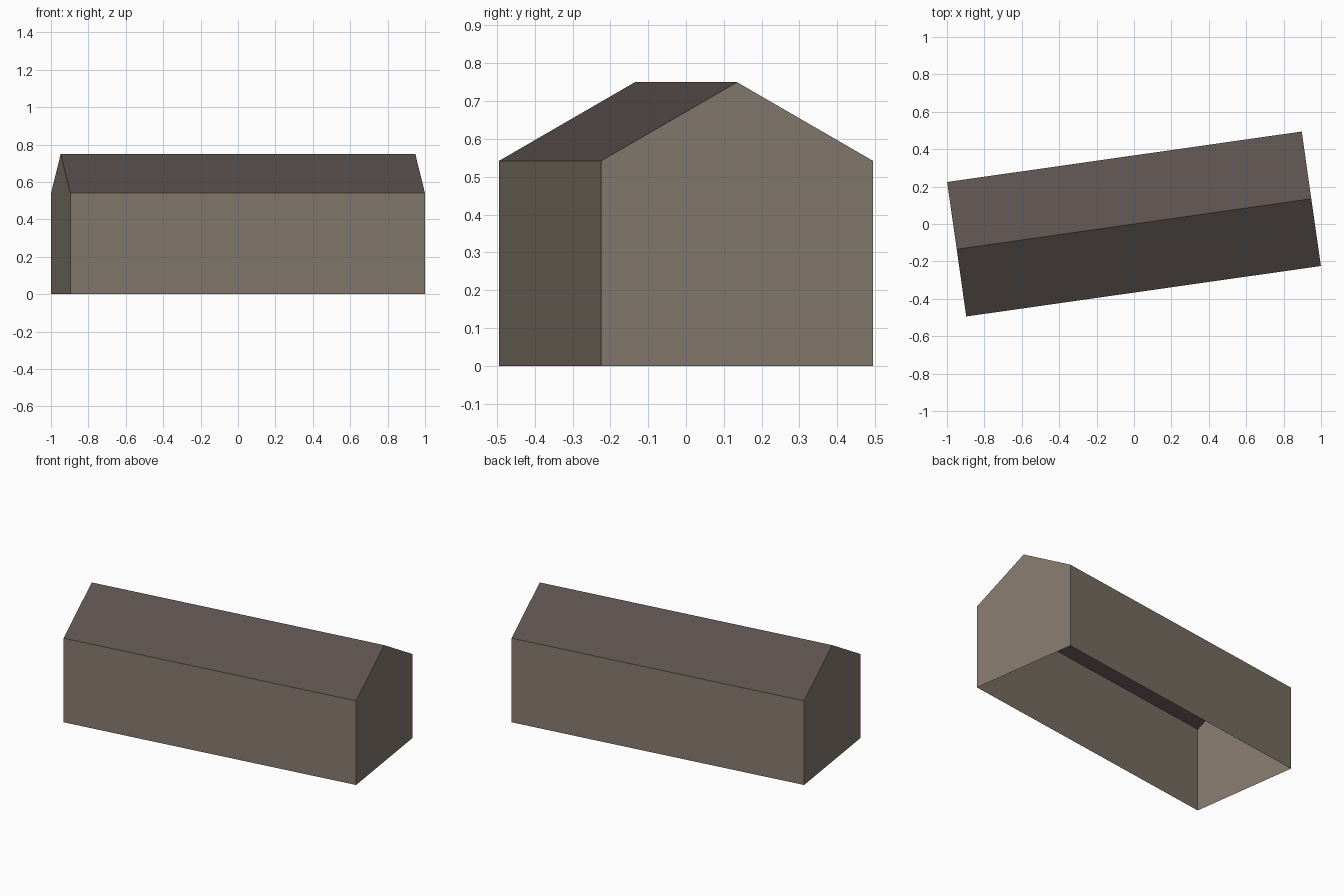
import bpy
import math

cube = bpy.data.objects.get("Cube")
if cube:
    bpy.data.objects.remove(cube, do_unlink=True)

LENGTH, WIDTH = 1.915, 0.726
EAVE, RIDGE = 0.542, 0.75
TURN = math.radians(8.1)


def material(name, rgb):
    mat = bpy.data.materials.new(name)
    mat.use_nodes = True
    mat.diffuse_color = (*rgb, 1)
    mat.node_tree.nodes["Principled BSDF"].inputs["Base Color"].default_value = (*rgb, 1)
    return mat


def build(name, verts, faces, mat):
    mesh = bpy.data.meshes.new(name)
    mesh.from_pydata(verts, [], faces)
    mesh.materials.append(mat)
    obj = bpy.data.objects.new(name, mesh)
    obj.rotation_euler.z = TURN
    bpy.context.collection.objects.link(obj)


wall_paint = material("taupe wall", (0.235, 0.195, 0.156))
roof_paint = material("dark brown roof", (0.105, 0.083, 0.078))

# Gable cross-section swept along the length, open underneath
h = WIDTH / 2
profile = [(-h, 0), (h, 0), (h, EAVE), (0, RIDGE), (-h, EAVE)]
n = len(profile)
verts = [(x, y, z) for x in (-LENGTH / 2, LENGTH / 2) for y, z in profile]


def strip(i):
    j = (i + 1) % n
    return (i, i + n, j + n, j)


# Two long walls and two gable ends
gables = [tuple(reversed(range(n))), tuple(range(n, n + n))]
build("walls", verts, [strip(1), strip(4)] + gables, wall_paint)

# Two roof slopes meeting at the ridge
first = 2
ends = [(x, y, z) for x in (-LENGTH / 2, LENGTH / 2) for y, z in profile[first:]]
build("roof", ends, [(0, 3, 4, 1), (1, 4, 5, 2)], roof_paint)
